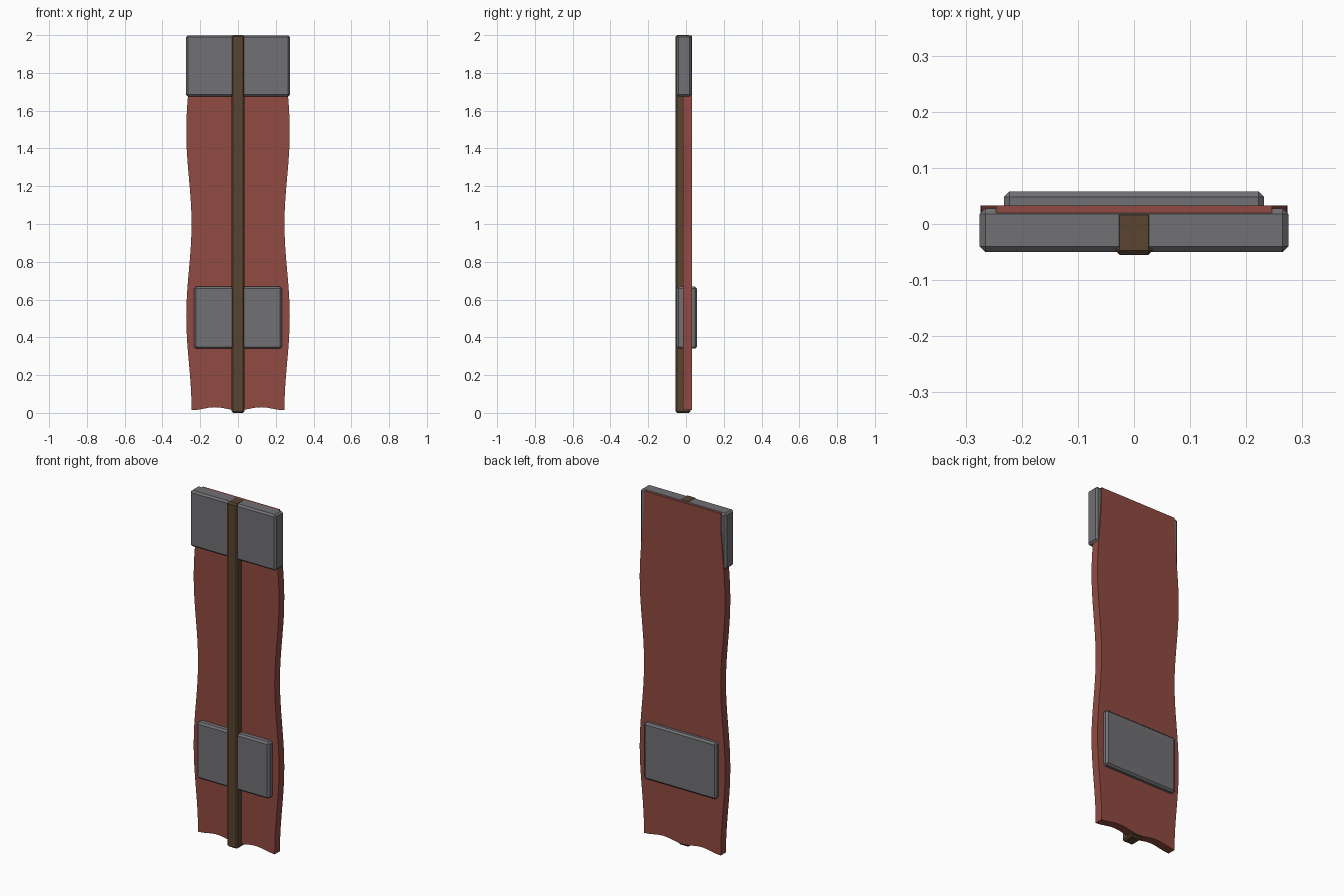
import bpy, bmesh, math

if "Cube" in bpy.data.objects:
    bpy.data.objects.remove(bpy.data.objects["Cube"])


def material(name, rgb):
    m = bpy.data.materials.new(name)
    m.diffuse_color = (*rgb, 1)
    m.use_nodes = True
    m.node_tree.nodes["Principled BSDF"].inputs["Base Color"].default_value = m.diffuse_color
    return m


red = material("red cloth", (0.28, 0.07, 0.053))
grey = material("grey metal", (0.165, 0.165, 0.178))
brown = material("dark wood", (0.10, 0.060, 0.031))


def finish(bm, name, mat):
    bmesh.ops.recalc_face_normals(bm, faces=bm.faces)
    me = bpy.data.meshes.new(name)
    bm.to_mesh(me)
    bm.free()
    me.materials.append(mat)
    ob = bpy.data.objects.new(name, me)
    bpy.context.collection.objects.link(ob)
    return ob


def box(name, lo, hi, bevel, mat):
    bm = bmesh.new()
    bmesh.ops.create_cube(bm, size=1)
    for v in bm.verts:
        for i in range(3):
            v.co[i] = hi[i] if v.co[i] > 0 else lo[i]
    bmesh.ops.bevel(bm, geom=bm.edges[:], offset=bevel, segments=1,
                    affect='EDGES', profile=0.5)
    return finish(bm, name, mat)


# Hanging cloth: wavy sides and scalloped hem, built as a thick grid
NX, NZ, TOP = 16, 32, 1.997
bm = bmesh.new()
layers = []
for y in (-0.015, 0.033):
    rows = []
    for j in range(NZ + 1):
        row = []
        for i in range(NX + 1):
            u, t = 2 * i / NX - 1, j / NZ
            hem = 0.014 + 0.016 * math.sin(math.pi * abs(u)) ** 2
            z = hem + (TOP - hem) * t
            half = 0.26 - 0.014 * math.cos(2 * math.pi * (z - 0.02) / 0.98)
            row.append(bm.verts.new((u * half, y, z)))
        rows.append(row)
    layers.append(rows)
for rows in layers:
    for j in range(NZ):
        for i in range(NX):
            bm.faces.new((rows[j][i], rows[j][i + 1],
                          rows[j + 1][i + 1], rows[j + 1][i]))
a, b = layers
for j in (0, NZ):
    for i in range(NX):
        bm.faces.new((a[j][i], a[j][i + 1], b[j][i + 1], b[j][i]))
for i in (0, NX):
    for j in range(NZ):
        bm.faces.new((a[j][i], a[j + 1][i], b[j + 1][i], b[j][i]))
finish(bm, "cloth_banner", red)

# Metal plates and the central wooden pole
box("upper_plate", (-0.275, -0.050, 1.675), (0.275, 0.028, 1.999), 0.010, grey)
box("lower_plate", (-0.232, -0.050, 0.340), (0.232, 0.058, 0.668), 0.010, grey)
box("center_pole", (-0.034, -0.055, 0.0), (0.034, 0.024, 2.0), 0.008, brown)
